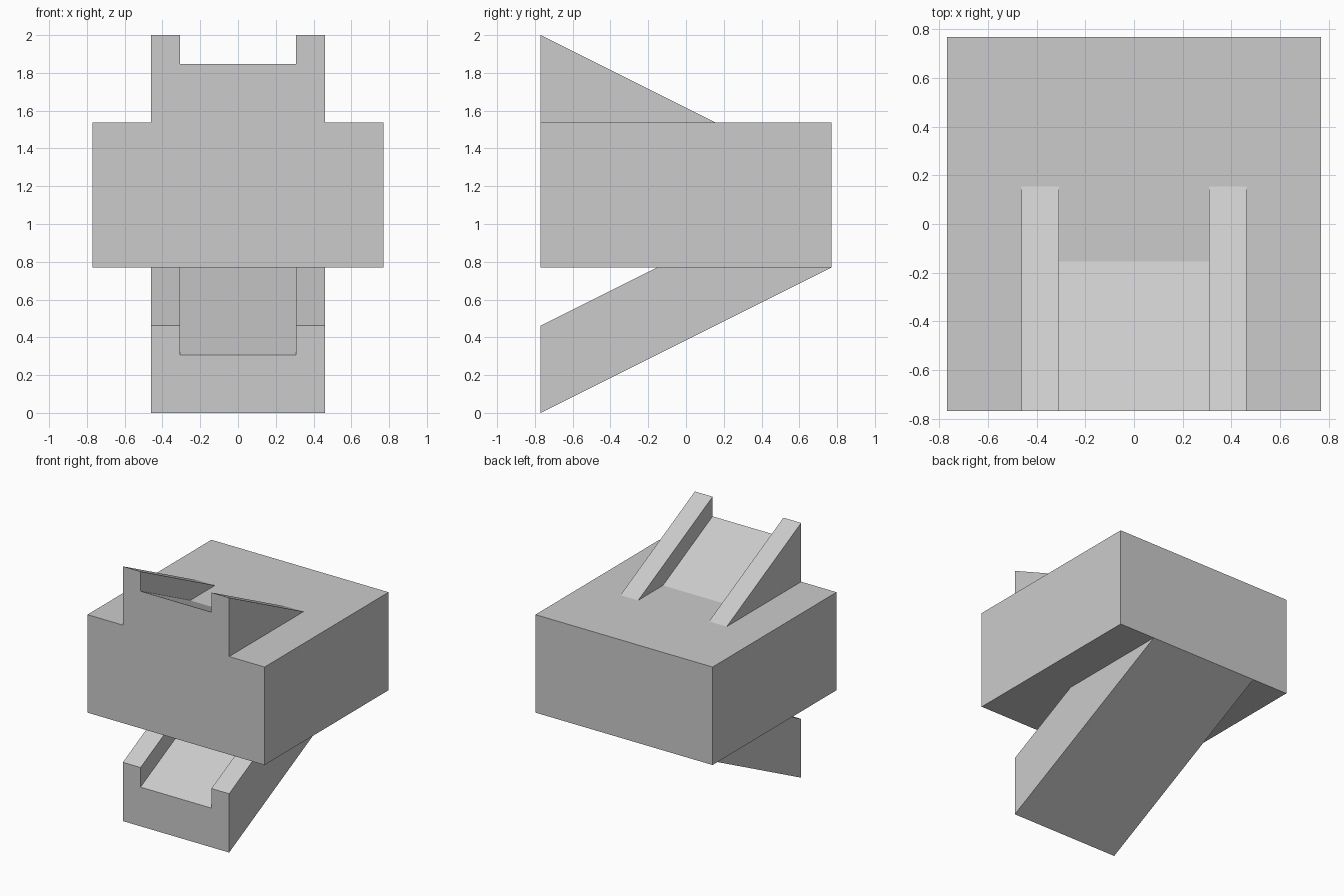
import bpy
import bmesh

if "Cube" in bpy.data.objects:
    bpy.data.objects.remove(bpy.data.objects["Cube"])

U = 2 / 13           # module: the block is 10 x 10 x 5 units
HALF = 5 * U         # half width of the block
SLOPE = 0.5          # rise per unit of depth


def chute(name, bottom, floor, rail, y_end, bottom_rise, floor_rise):
    """U-shaped section at the front face, swept back along a slope."""
    section = [(-3, bottom), (3, bottom), (3, rail), (2, rail),
               (2, floor), (-2, floor), (-2, rail), (-3, rail)]
    run = y_end + HALF
    bm = bmesh.new()
    front = [bm.verts.new((x * U, -HALF, z * U)) for x, z in section]
    back = [bm.verts.new((x * U, y_end, z * U + run *
                          (bottom_rise if z == bottom else floor_rise)))
            for x, z in section]
    bm.faces.new(front)
    bm.faces.new(back[::-1])
    n = len(section)
    for i in range(n):
        j = (i + 1) % n
        bm.faces.new((front[i], back[i], back[j], front[j]))
    bmesh.ops.recalc_face_normals(bm, faces=bm.faces[:])
    mesh = bpy.data.meshes.new(name)
    bm.to_mesh(mesh)
    bm.free()
    obj = bpy.data.objects.new(name, mesh)
    bpy.context.collection.objects.link(obj)
    obj.hide_render = True
    return obj


# Main block
bpy.ops.mesh.primitive_cube_add(size=1, location=(0, 0, 7.5 * U))
block = bpy.context.object
block.name = "ramp_block"
block.scale = (10 * U, 10 * U, 5 * U)
bpy.ops.object.transform_apply(location=True, rotation=False, scale=True)

# Upper chute slides down into the top, lower chute rises into the underside
parts = [chute("upper_chute", 8, 12, 13, 2.5 * U, 0, -SLOPE),
         chute("lower_chute", 0, 2, 3, HALF, SLOPE, SLOPE)]

# Fuse everything into one solid
for part in parts:
    mod = block.modifiers.new(part.name, 'BOOLEAN')
    mod.operation = 'UNION'
    mod.solver = 'EXACT'
    mod.object = part
    bpy.context.view_layer.objects.active = block
    bpy.ops.object.modifier_apply(modifier=mod.name)
    bpy.data.objects.remove(part)

# Clean coplanar seams
bm = bmesh.new()
bm.from_mesh(block.data)
bmesh.ops.remove_doubles(bm, verts=bm.verts[:], dist=1e-5)
bmesh.ops.dissolve_limit(bm, angle_limit=0.01, verts=bm.verts[:], edges=bm.edges[:])
bm.to_mesh(block.data)
bm.free()
